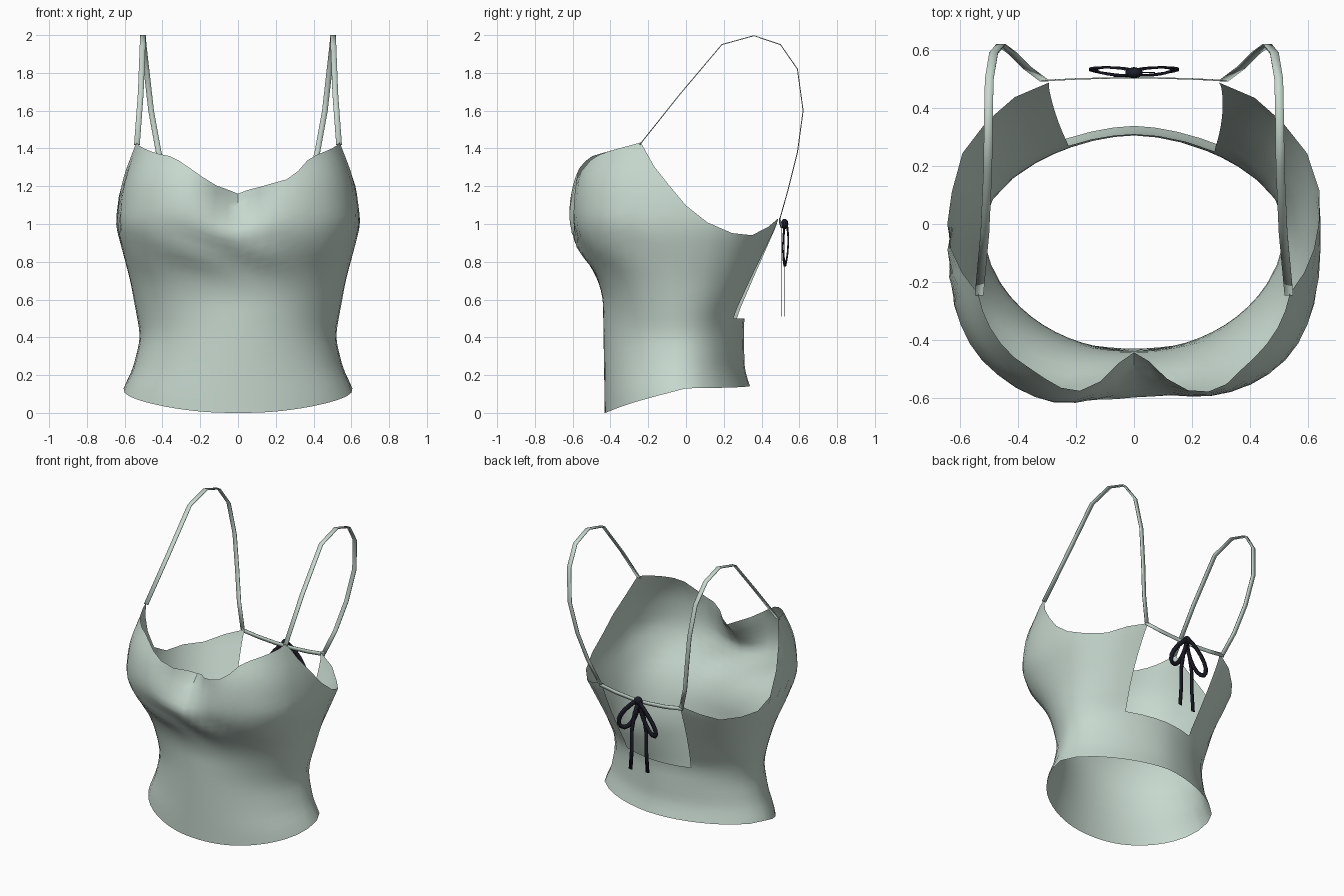
import bpy, bmesh, math
from mathutils import Vector

cube = bpy.data.objects.get("Cube")
if cube:
    bpy.data.objects.remove(cube)


def material(name, rgb):
    m = bpy.data.materials.new(name)
    m.use_nodes = True
    m.diffuse_color = (*rgb, 1)
    m.node_tree.nodes["Principled BSDF"].inputs["Base Color"].default_value = (*rgb, 1)
    return m


SAGE = material("sage fabric", (0.57, 0.69, 0.62))
INK = material("dark ribbon", (0.012, 0.012, 0.022))


def lerp_table(table, v):
    """Piecewise linear lookup in a list of (key, value)."""
    if v <= table[0][0]:
        return table[0][1]
    for (a, p), (b, q) in zip(table, table[1:]):
        if v <= b:
            return p + (q - p) * (v - a) / (b - a)
    return table[-1][1]


def soft(table, v):
    return sum(lerp_table(table, v + d) for d in (-0.04, 0, 0.04)) / 3


def bell(v, width):
    return math.exp(-(v / width) ** 2)


def finish(name, bm, mat):
    me = bpy.data.meshes.new(name)
    bm.to_mesh(me)
    bm.free()
    ob = bpy.data.objects.new(name, me)
    bpy.context.collection.objects.link(ob)
    me.materials.append(mat)
    bpy.ops.object.select_all(action="DESELECT")
    bpy.context.view_layer.objects.active = ob
    ob.select_set(True)
    bpy.ops.object.shade_smooth_by_angle(angle=math.radians(40))
    return ob


# Body measurements by height: half width, front depth, back depth, squareness
WIDTH = [(0, .64), (.13, .61), (.22, .56), (.4, .515), (.7, .57), (1, .65), (1.2, .625), (1.43, .555)]
FRONT = [(0, .43), (.62, .44), (.74, .48), (.86, .565), (1, .61), (1.12, .615), (1.26, .6), (1.43, .51)]
BACK = [(.12, .35), (.22, .31), (.5, .305), (1.03, .515)]
FRONT_SQUARE = [(.5, 2.0), (1, 2.95)]
BACK_SQUARE = [(.2, 1.65), (.5, 1.75), (1, 2.8)]
# Top edge by angle from the front centre
TOP = [(0, 1.16), (12, 1.2), (24, 1.265), (37, 1.355), (66, 1.43), (78, 1.22),
       (90, 1.0), (100, .94), (122, .94), (142, 1.03)]
MID, OPENING = .5, 142


def body_point(s, z):
    a = abs(s)
    # edges of the back opening lean, each side by its own amount
    lean = lerp_table([(.2, 0), (MID, -10 if s > 0 else -2), (1.03, 7)], z)
    phi = math.radians(a + lean * lerp_table([(100, 0), (OPENING, 1), (180, 0)], a))
    depth, p = (soft(FRONT, z), soft(FRONT_SQUARE, z)) if a < 90 else (soft(BACK, z), soft(BACK_SQUARE, z))
    r = ((math.sin(phi) / soft(WIDTH, z)) ** p + (abs(math.cos(phi)) / depth) ** p) ** (-1 / p)
    # dip between the cups, fuller right cup, and soft folds below
    r -= .17 * bell(a, 13) * min(1, max(0, (z - .96) / .2))
    r += .025 * bell(s + 22, 16) * bell(z - 1.08, .18)
    r += .012 * bell(z - .86, .1) * bell(a, 45) * math.sin(s * .16 + z * 22)
    return Vector((math.copysign(r, s) * math.sin(phi), -r * math.cos(phi), z))


# Camisole body: a full lower band, and an upper part open at the back
half = [6 * i for i in range(12)] + [74, 82, 90, 100, 111, 122, 132, OPENING, 155, 168, 180]
cols = [-s for s in reversed(half[1:])] + half[:-1]
LOW, HIGH = 9, 18


def height(s, row):
    a = abs(s)
    hem = .13 * (1 - math.cos(math.radians(min(a, 90)))) ** 1.25 + .012 * max(0, a - 90) / 90
    if row <= LOW:
        return hem + (MID - hem) * row / LOW
    top = lerp_table(TOP, a) - math.copysign(.03, s) * bell(a - 26, 10) + .1 * bell(s - 92, 13)
    return MID + (top - MID) * (row - LOW) / HIGH


bm = bmesh.new()
grid = {}
for c, s in enumerate(cols):
    rows = LOW + HIGH if abs(s) <= OPENING else LOW
    for row in range(rows + 1):
        grid[c, row] = bm.verts.new(body_point(s, height(s, row)))
for c in range(len(cols)):
    n = (c + 1) % len(cols)
    for row in range(LOW + HIGH):
        keys = [(c, row), (n, row), (n, row + 1), (c, row + 1)]
        if all(k in grid for k in keys):
            bm.faces.new([grid[k] for k in keys])
finish("camisole_body", bm, SAGE)


def ribbon(name, points, width, mat, thick, side=None):
    """Flat strip along points; it lies along side, or faces the back if none is given."""
    pts = [Vector(p) for p in points]
    bm = bmesh.new()
    pairs = []
    for i, p in enumerate(pts):
        along = pts[min(i + 1, len(pts) - 1)] - pts[max(i - 1, 0)]
        across = side or along.cross(Vector((0, 1, 0))).normalized()
        pairs.append([bm.verts.new(p + across * k * width / 2) for k in (-1, 1)])
    for (a, b), (c, d) in zip(pairs, pairs[1:]):
        bm.faces.new((a, b, d, c))
    ob = finish(name, bm, mat)
    mod = ob.modifiers.new("thickness", "SOLIDIFY")
    mod.thickness = thick
    mod.offset = 0


# Shoulder straps
STRAP = [(.535, -.245, 1.42), (.515, -.03, 1.69), (.505, .19, 1.95), (.503, .36, 1.997), (.5, .5, 1.95),
         (.485, .59, 1.82), (.46, .62, 1.6), (.42, .59, 1.38), (.37, .54, 1.18), (.31, .495, 1.02)]
for label, m in (("left", 1), ("right", -1)):
    ribbon(label + "_strap", [(m * x, y, z) for x, y, z in STRAP], .03, SAGE, .005, Vector((1, 0, 0)))

# Tie across the open back
ribbon("back_tie", [(.32 * t, .505 - .01 * t * t, .99 + .03 * t * t)
                    for t in (-1, -.6, -.2, .2, .6, 1)], .026, SAGE, .005)

# Bow: two drooping loops, two tails and a knot
for label, m in (("left", 1), ("right", -1)):
    loop = []
    for i in range(17):
        t = 2 * math.pi * i / 16
        reach = .5 - .5 * math.cos(t)
        swing = .045 * math.sin(t) * (.4 + .6 * reach)
        loop.append((m * (.13 * reach + swing), .527 + .014 * math.sin(t),
                     1.0 - .21 * reach + .6 * swing))
    ribbon(label + "_bow_loop", loop, .028, INK, .008)
    tail = [(m * x, .515 + .008 * m, z) for x, z in
            ((0, 1.0), (.03, .9), (.05, .78), (.05, .65), (.06, .51))]
    ribbon(label + "_bow_tail", tail, .026, INK, .004)

bm = bmesh.new()
bmesh.ops.create_uvsphere(bm, u_segments=10, v_segments=6, radius=1)
for v in bm.verts:
    v.co = Vector((v.co.x * .03, .522 + v.co.y * .02, 1.0 + v.co.z * .028))
finish("bow_knot", bm, INK)
